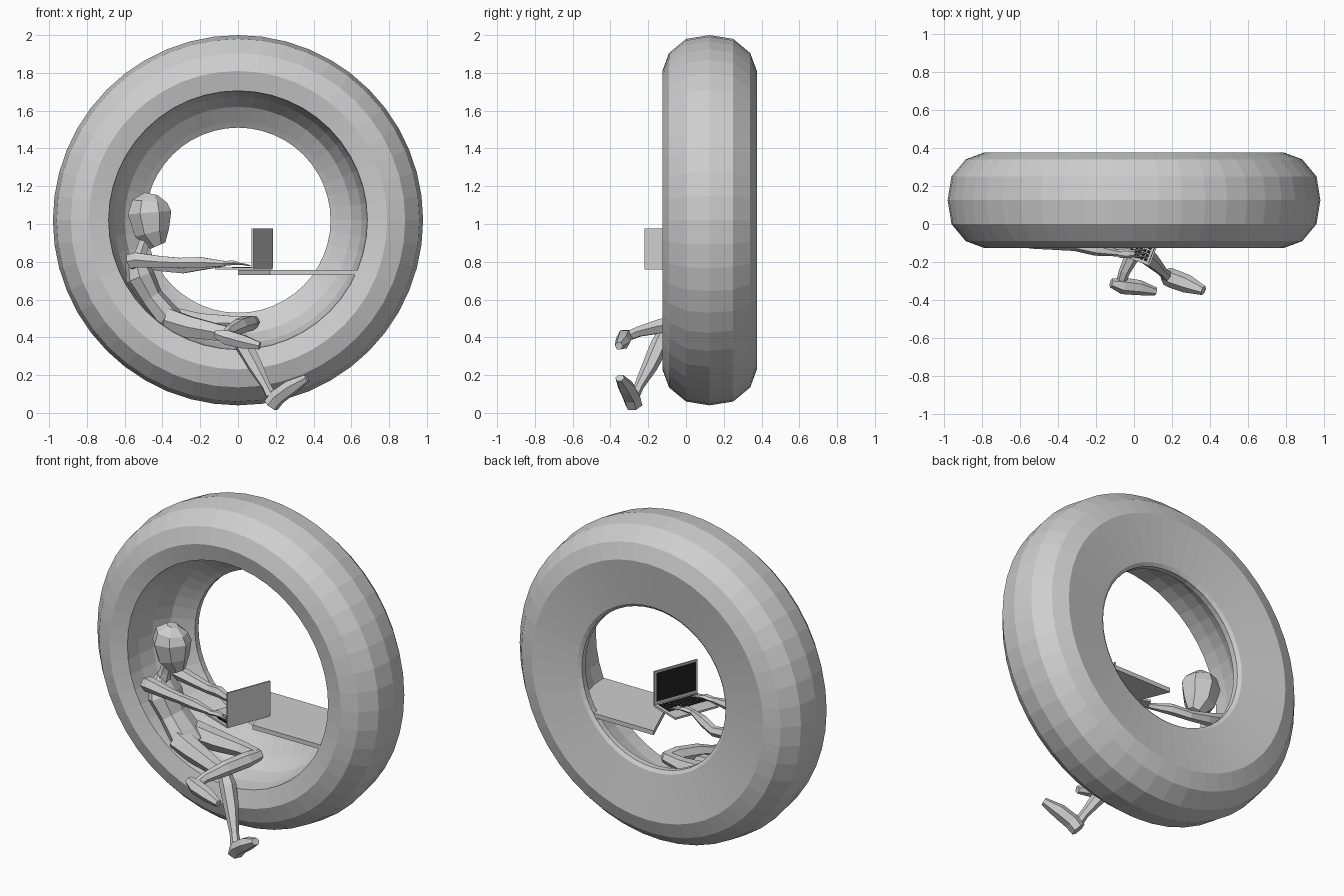
import bpy, bmesh, math
from mathutils import Vector, Matrix


def material(name, c):
    m = bpy.data.materials.new(name)
    m.diffuse_color = (c, c, c, 1)
    return m


GREY = material("light grey", 0.62)
BLACK = material("screen black", 0.015)


def finish(bm, name, mat):
    bmesh.ops.recalc_face_normals(bm, faces=bm.faces[:])
    me = bpy.data.meshes.new(name)
    bm.to_mesh(me)
    bm.free()
    me.materials.append(mat)
    ob = bpy.data.objects.new(name, me)
    bpy.context.collection.objects.link(ob)
    return ob


def bridge(bm, a, b):
    n = len(a)
    for i in range(n):
        bm.faces.new((a[i], a[(i + 1) % n], b[(i + 1) % n], b[i]))


def tube(name, pts, wide=1.0, ref=(0, 0, 1), sides=6):
    """Faceted limb through (x, y, z, radius) points; wide stretches it sideways."""
    bm = bmesh.new()
    cs = [Vector(p[:3]) for p in pts]
    rings = []
    for i, p in enumerate(pts):
        t = (cs[min(i + 1, len(cs) - 1)] - cs[max(i - 1, 0)]).normalized()
        s = t.cross(Vector(ref)).normalized()
        u = s.cross(t)
        rings.append([bm.verts.new(cs[i] + p[3] * (s * wide * math.cos(a) + u * math.sin(a)))
                      for a in (math.tau * k / sides for k in range(sides))])
    for a, b in zip(rings, rings[1:]):
        bridge(bm, a, b)
    bm.faces.new(rings[0])
    bm.faces.new(rings[-1])
    return finish(bm, name, GREY)


def add_box(bm, lo, hi, mat=Matrix()):
    lo, hi = Vector(lo), Vector(hi)
    m = mat @ Matrix.Translation((lo + hi) / 2) @ Matrix.Diagonal((*(hi - lo), 1))
    bmesh.ops.create_cube(bm, size=1, matrix=m)


def boxes(name, items, mat, frame):
    bm = bmesh.new()
    for lo, hi in items:
        add_box(bm, lo, hi, frame)
    return finish(bm, name, mat)


# Ring shell: (radius, y) profile revolved about the y axis
profile = [(0.79, -0.125), (0.885, -0.09), (0.96, 0.0), (0.98, 0.125), (0.96, 0.25),
           (0.885, 0.34), (0.79, 0.375), (0.51, 0.33), (0.49, 0.315), (0.49, 0.28),
           (0.52, 0.26), (0.60, 0.20), (0.655, 0.10), (0.678, 0.0), (0.685, -0.10)]
bm = bmesh.new()
N = 48
rings = []
for k in range(N):
    a = math.tau * k / N
    rings.append([bm.verts.new((r * math.sin(a), y, 1.02 + r * math.cos(a))) for r, y in profile])
for k in range(N):
    bridge(bm, rings[k], rings[(k + 1) % N])
finish(bm, "ring_pod", GREY)

# Desk slab with a slanted free end
bm = bmesh.new()
outline = [(0.0, 0.315), (0.17, -0.1), (0.63, -0.1), (0.62, 0.08), (0.55, 0.2), (0.46, 0.315)]
low, high = [[bm.verts.new((x, y, z)) for x, y in outline] for z in (0.73, 0.757)]
bridge(bm, low, high)
bm.faces.new(low)
bm.faces.new(high)
finish(bm, "desk", GREY)

# Laptop: local x points away from the user, local y runs along the hinge
frame = Matrix.Translation((0.08, -0.22, 0.758)) @ Matrix.Rotation(math.radians(-21), 4, 'Z')
W, D, H = 0.29, 0.215, 0.217
boxes("laptop_base", [((-D, 0, 0), (0, W, 0.012))], GREY, frame)
boxes("laptop_lid", [((-0.008, 0, 0.012), (0.002, W, H))], GREY, frame)
boxes("laptop_screen", [((-0.010, 0.012, 0.03), (-0.008, W - 0.012, H - 0.012))], BLACK, frame)
keys = []
for row in range(5):
    for col in range(12):
        x, y = -0.125 + row * 0.022, 0.016 + col * 0.0217
        keys.append(((x, y, 0.012), (x + 0.017, y + 0.017, 0.015)))
boxes("laptop_keys", keys, BLACK, frame)

# Head, neck and torso
X = (1, 0, 0)
tube("head", [(-0.425, 0.02, 0.885, 0.045), (-0.455, 0.02, 0.955, 0.095),
              (-0.468, 0.02, 1.06, 0.118), (-0.468, 0.02, 1.12, 0.095),
              (-0.46, 0.02, 1.16, 0.035)], 0.88, X, 7)
tube("neck", [(-0.53, 0.02, 0.80, 0.045), (-0.51, 0.02, 0.86, 0.034), (-0.48, 0.02, 0.95, 0.034)], 1, X)
tube("torso", [(-0.31, 0.03, 0.46, 0.055), (-0.38, 0.03, 0.51, 0.075), (-0.46, 0.03, 0.61, 0.065),
               (-0.52, 0.03, 0.72, 0.08), (-0.54, 0.03, 0.80, 0.055), (-0.535, 0.03, 0.84, 0.03)],
     1.6, X, 8)

# Arms reaching to the keyboard
arms = {
    "near": [(-0.57, -0.07, 0.80, 0.045), (-0.54, -0.085, 0.81, 0.045), (-0.42, -0.10, 0.80, 0.036),
             (-0.31, -0.112, 0.795, 0.03), (-0.20, -0.135, 0.797, 0.032), (-0.07, -0.155, 0.79, 0.016)],
    "far": [(-0.56, 0.13, 0.80, 0.045), (-0.52, 0.145, 0.81, 0.045), (-0.40, 0.15, 0.78, 0.036),
            (-0.29, 0.14, 0.765, 0.03), (-0.19, 0.10, 0.785, 0.032), (-0.07, 0.04, 0.79, 0.016)],
}
for side, path in arms.items():
    tube(side + "_arm", path)
    x, y, z, r = path[-1]
    tube(side + "_hand", [(x - 0.01, y, z, 0.013), (x + 0.04, y, z + 0.005, 0.015),
                          (x + 0.075, y, z, 0.009)], 1.7)
    for k in (-1, 0, 1):  # fingers
        tube(side + "_finger", [(x + 0.06, y + k * 0.013, z + 0.002, 0.006),
                                (x + 0.105, y + k * 0.018, z - 0.004, 0.005),
                                (x + 0.135, y + k * 0.018, z - 0.011, 0.003)], sides=4)

# Far leg, folded with the shin crossing toward the front
tube("far_thigh", [(-0.36, 0.09, 0.50, 0.07), (-0.20, 0.11, 0.475, 0.06),
                   (-0.04, 0.10, 0.475, 0.045), (0.08, 0.075, 0.48, 0.036)])
tube("far_shin", [(0.085, 0.09, 0.48, 0.034), (0.06, 0.0, 0.475, 0.045),
                  (0.01, -0.13, 0.46, 0.043), (-0.05, -0.25, 0.43, 0.03), (-0.07, -0.31, 0.405, 0.026)])
tube("far_foot", [(-0.12, -0.31, 0.42, 0.024), (-0.06, -0.325, 0.40, 0.044),
                  (0.03, -0.335, 0.375, 0.040), (0.115, -0.355, 0.355, 0.022)], 1.0)

# Near leg, hanging over the rim
tube("near_thigh", [(-0.38, -0.03, 0.49, 0.075), (-0.26, -0.05, 0.455, 0.065),
                    (-0.10, -0.09, 0.425, 0.05), (0.0, -0.115, 0.41, 0.042)])
tube("near_shin", [(-0.02, -0.11, 0.43, 0.036), (0.03, -0.14, 0.36, 0.048),
                   (0.09, -0.19, 0.25, 0.042), (0.15, -0.25, 0.14, 0.026), (0.175, -0.275, 0.09, 0.03)], 1, X)
tube("near_foot", [(0.175, -0.275, 0.04, 0.042), (0.21, -0.29, 0.085, 0.044),
                   (0.28, -0.315, 0.135, 0.042), (0.365, -0.35, 0.185, 0.022)], 1.15)
